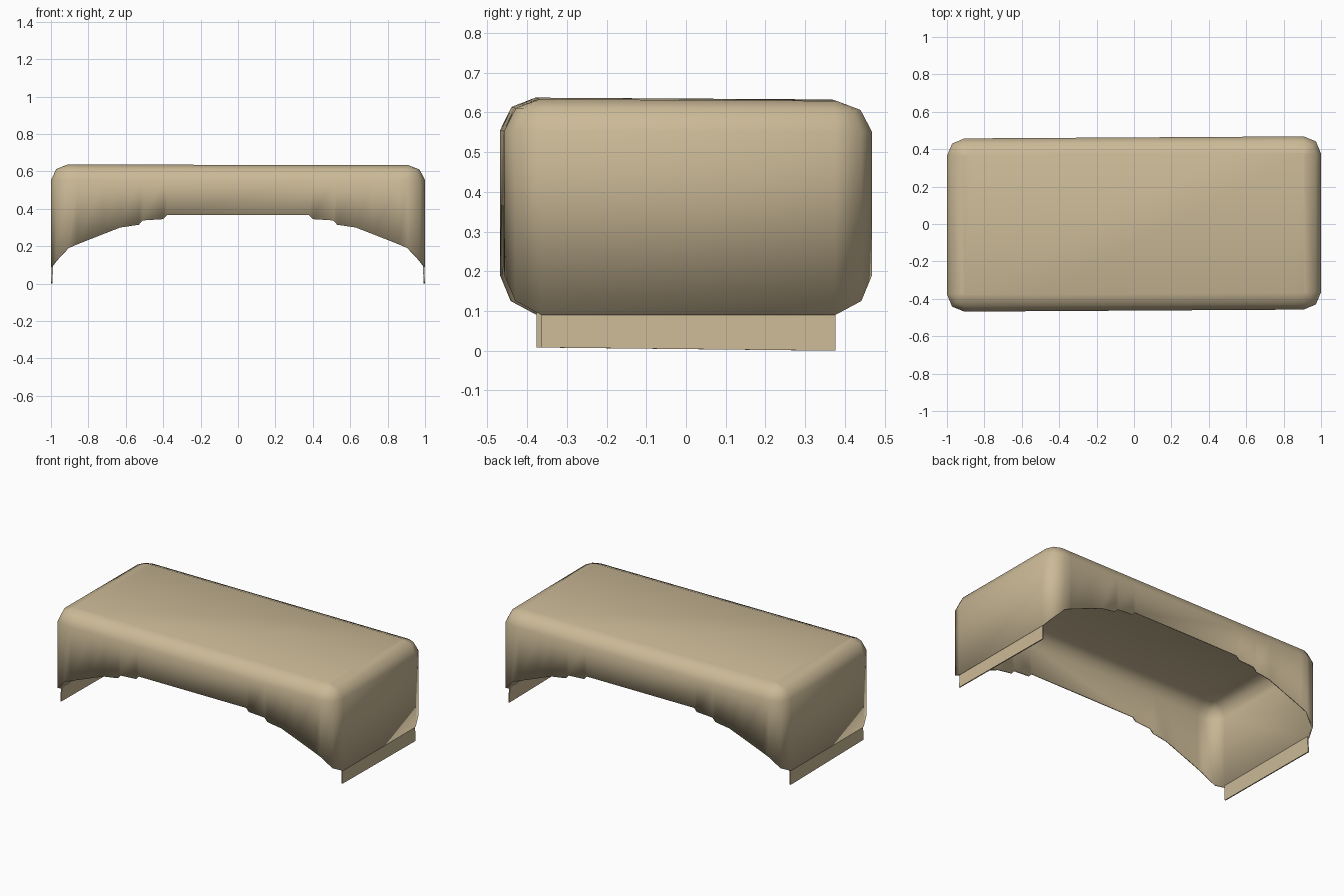
import bpy
import bmesh
from math import cos, sin, pi
from mathutils import Vector

cube = bpy.data.objects.get("Cube")
if cube:
    bpy.data.objects.remove(cube, do_unlink=True)

tan = bpy.data.materials.new("warm_tan")
tan.use_nodes = True
COLOUR = (0.6, 0.49, 0.31, 1)
tan.diffuse_color = COLOUR
tan.node_tree.nodes["Principled BSDF"].inputs["Base Color"].default_value = COLOUR

CORE_X, CORE_Y, RADIUS = 0.907, 0.37, 0.093

# One quarter of the outline: core position, outward angle, hem height
quarter = [(CORE_X, CORE_Y, 0, 0.09), (CORE_X, CORE_Y, pi / 4, 0.125),
           (CORE_X, CORE_Y, pi / 2, 0.19)]
hem = [(0.86, 0.21), (0.72, 0.265), (0.63, 0.3), (0.53, 0.315),
       (0.51, 0.338), (0.4, 0.345), (0.38, 0.366)]
quarter += [(x, CORE_Y, pi / 2, z) for x, z in hem]


def mirrored(points, sx, sy):
    out = [(Vector((sx * x, sy * y)), Vector((sx * cos(a), sy * sin(a))), z)
           for x, y, a, z in points]
    return out if sx * sy > 0 else out[::-1]


outline = (mirrored(quarter, 1, 1) + mirrored(quarter, -1, 1)
           + mirrored(quarter, -1, -1) + mirrored(quarter, 1, -1))


def settle(x, y, z):
    """Give the cover its slight skew and sag."""
    high = max(0, (z - 0.5) / 0.13)
    return (x, y + 0.006 * x, z - high * (0.002 * x + 0.006 * y))


def finish(bm, name, smooth):
    bmesh.ops.recalc_face_normals(bm, faces=bm.faces)
    mesh = bpy.data.meshes.new(name)
    for face in bm.faces:
        face.smooth = smooth
    bm.to_mesh(mesh)
    bm.free()
    mesh.materials.append(tan)
    obj = bpy.data.objects.new(name, mesh)
    bpy.context.collection.objects.link(obj)
    return obj


# Draped cover: walls with an arched hem, rounded shoulder and flat top
bm = bmesh.new()
rows = []
for radius, height in [(RADIUS, None), (RADIUS, 0.553), (0.064, 0.61), (0.004, 0.633)]:
    row = []
    for core, out, low in outline:
        p = core + out * radius
        row.append(bm.verts.new(settle(p.x, p.y, low if height is None else height)))
    rows.append(row)
count = len(outline)
for lower, upper in zip(rows, rows[1:]):
    for i in range(count):
        j = (i + 1) % count
        bm.faces.new((lower[i], lower[j], upper[j], upper[i]))
bm.faces.new(rows[-1])
cover = finish(bm, "draped_cover", True)
shell = cover.modifiers.new("cloth_thickness", "SOLIDIFY")
shell.thickness = 0.008
shell.offset = -1

# Hanging strips below both end walls
for side, name in [(1, "left_end_strip"), (-1, "right_end_strip")]:
    bm = bmesh.new()
    bmesh.ops.create_cube(bm, size=1)
    for v in bm.verts:
        lean = 0.004 if v.co.z > 0 else 0
        x = side * (0.996 - lean) + v.co.x * 0.007
        z = 0.1 if v.co.z > 0 else 0.004 - 0.008 * v.co.y
        v.co = settle(x, v.co.y * 0.74, z)
    finish(bm, name, False)
